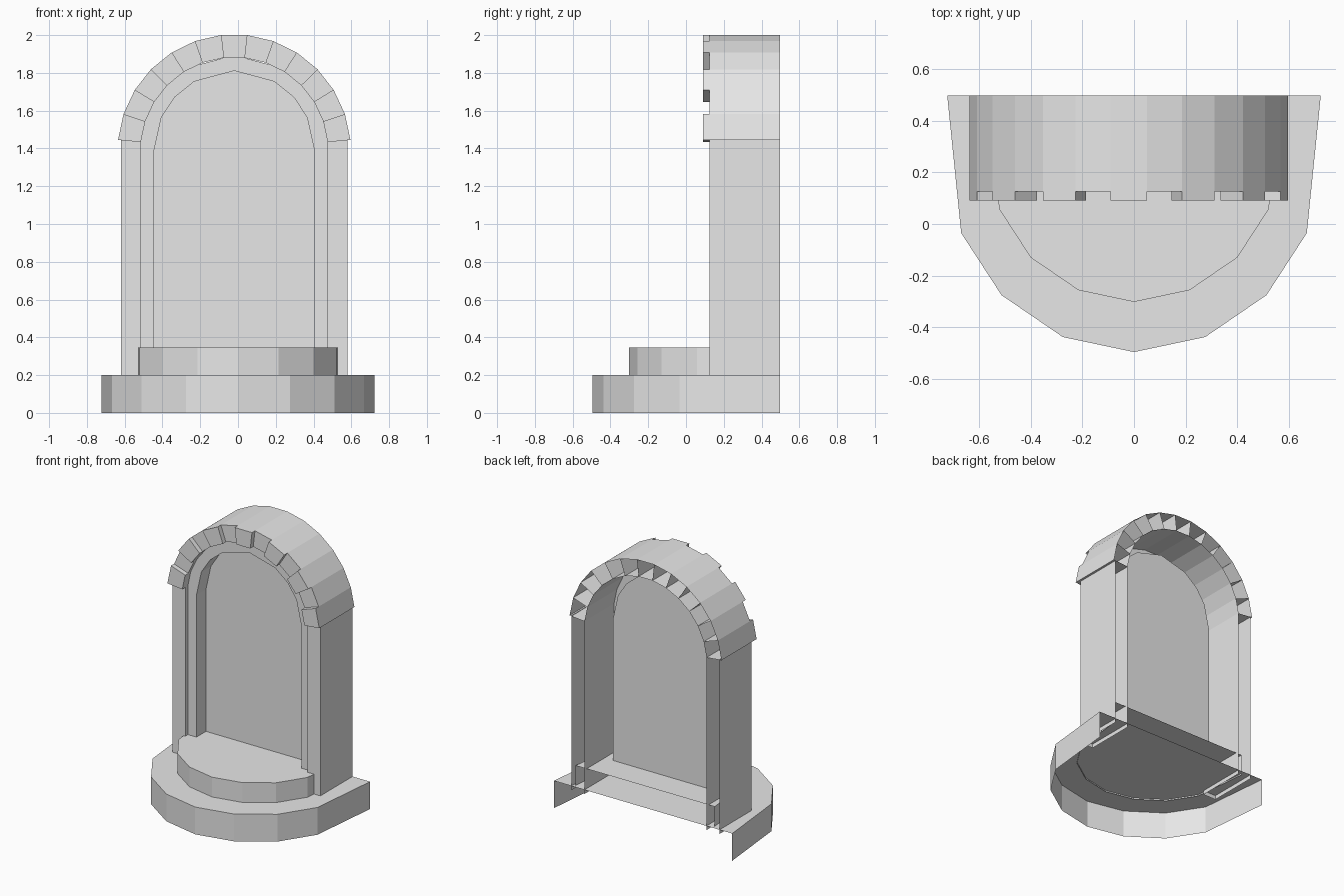
import bpy
from math import sin, cos, radians
from mathutils import Vector

cube = bpy.data.objects.get("Cube")
if cube:
    bpy.data.objects.remove(cube, do_unlink=True)

stone = bpy.data.materials.new("light_grey_stone")
stone.use_nodes = True
GREY = (0.8, 0.8, 0.8, 1)
stone.diffuse_color = GREY
stone.node_tree.nodes["Principled BSDF"].inputs["Base Color"].default_value = GREY

CX = -0.02        # centre line of the doorway
SPRING = 1.386    # height of the arch centre
FRONT, BACK = 0.125, 0.497
R_OUT, R_IN = 0.618, 0.497


def add_mesh(name, verts, faces):
    mesh = bpy.data.meshes.new(name)
    mesh.from_pydata(verts, [], faces)
    mesh.materials.append(stone)
    obj = bpy.data.objects.new(name, mesh)
    bpy.context.collection.objects.link(obj)
    return obj


def shell(name, outline, place, cap, end, skip=()):
    """Convex prism with one cap; the far end and skipped edges stay open."""
    n = len(outline)
    verts = [Vector(place(p, cap)) for p in outline]
    verts += [Vector(place(p, end)) for p in outline]
    faces = [list(range(n))]
    faces += [[i, (i + 1) % n, (i + 1) % n + n, i + n]
              for i in range(n) if i not in skip]
    centre = sum(verts, Vector()) / len(verts)
    for f in faces:
        a, b, c = (verts[i] for i in f[:3])
        if (b - a).cross(c - b).dot(a - centre) < 0:
            f.reverse()
    return add_mesh(name, verts, faces)


def upright(p, y):
    return (p[0], y, p[1])


def level(p, z):
    return (p[0], p[1], z)


# Rounded steps, open at the back and underneath
half = [(0.722, 0.497), (0.668, -0.035), (0.512, -0.275), (0.275, -0.437)]
plan = half + [(0, -0.495)] + [(-x, y) for x, y in reversed(half)]
shell("lower_step", plan, level, 0.2, 0, skip=(len(plan) - 1,))
S = 0.78
small = [(x * S, y * S + 0.085) for x, y in plan]
shell("upper_step", small, level, 0.345, 0.19, skip=(len(plan) - 1,))

# Hollow pillars, open at the back, top and bottom
for side, name in ((-1, "right_pillar"), (1, "left_pillar")):
    a, b = CX + side * 0.6, CX + side * 0.494
    outline = [(a, 0.17), (a, 1.447), (b, 1.436), (b, 0.17)]
    shell(name, outline, upright, FRONT, BACK, skip=(1, 3))

# Arch blocks, every other one standing proud
COUNT, STEP = 13, 13


def on_arch(r, deg):
    return (CX + r * sin(radians(deg)), SPRING + r * cos(radians(deg)))


for i in range(COUNT):
    a = (i - COUNT / 2) * STEP
    b = a + STEP
    outline = [on_arch(R_OUT, a), on_arch(R_OUT, b),
               on_arch(R_IN, b), on_arch(R_IN, a)]
    proud = i % 2 == 0
    shell(f"arch_block_{i + 1}", outline, upright,
          0.09 if proud else FRONT, BACK)

# Recessed door panel with its surrounding rim
ANGLES = (-90, -65, -48, -30, 0, 30, 48, 65, 90)


def door_outline(r, y):
    pts = [(CX - r, 0.34)] + [on_arch(r, d) for d in ANGLES] + [(CX + r, 0.34)]
    return [upright(p, y) for p in pts]


rings = [door_outline(0.508, 0.155), door_outline(0.425, 0.155),
         door_outline(0.425, 0.265)]
n = len(rings[0])
faces = [[k * n + i, k * n + i + 1, (k + 1) * n + i + 1, (k + 1) * n + i]
         for k in range(2) for i in range(n - 1)]
faces.append([2 * n + i for i in range(n)])
add_mesh("door_panel", sum(rings, []), faces)
